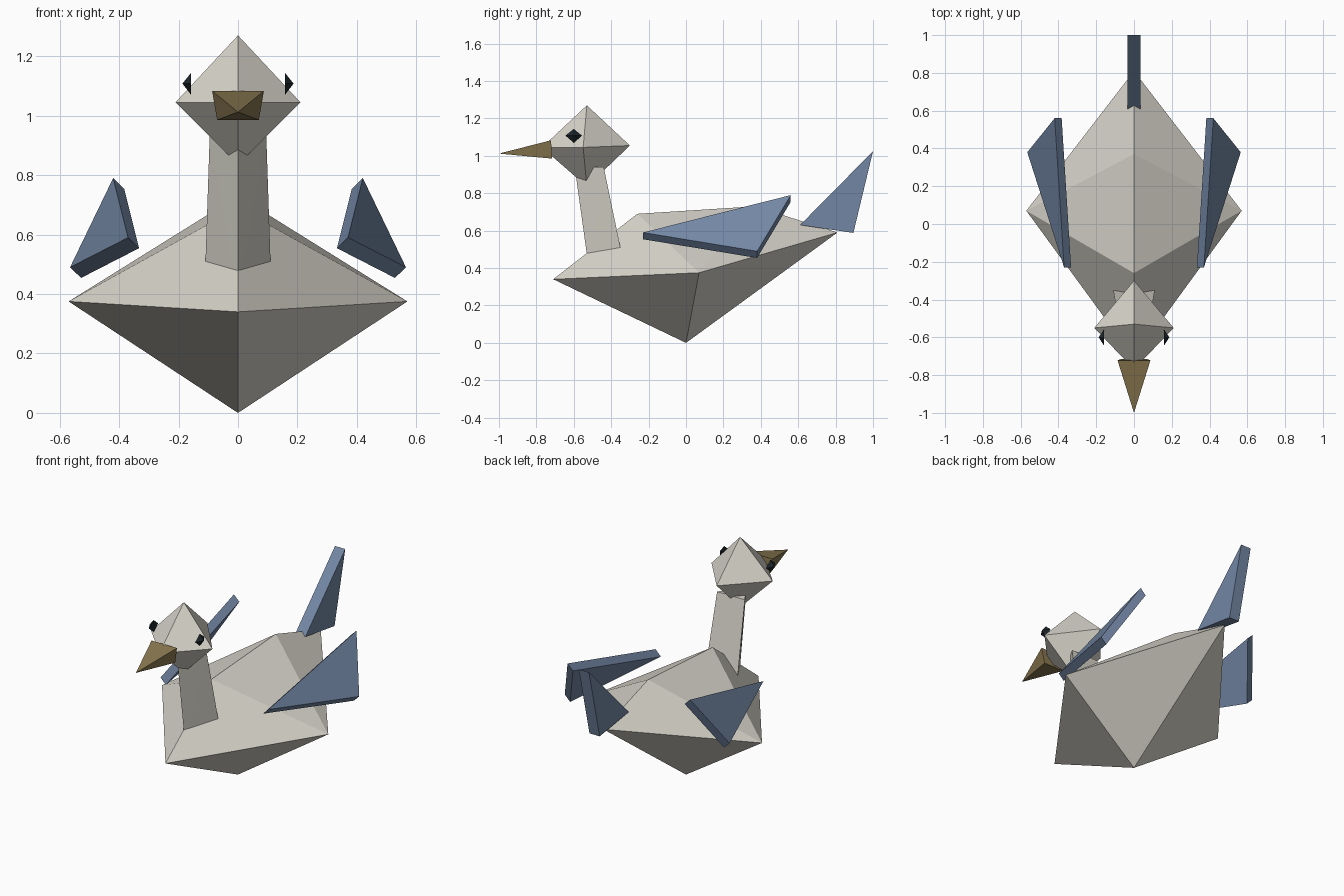
import bpy
import bmesh
from mathutils import Vector

cube = bpy.data.objects.get("Cube")
if cube:
    bpy.data.objects.remove(cube, do_unlink=True)


def material(name, rgb):
    mat = bpy.data.materials.new(name)
    mat.use_nodes = True
    colour = (*rgb, 1)
    mat.diffuse_color = colour
    bsdf = next(n for n in mat.node_tree.nodes if n.type == "BSDF_PRINCIPLED")
    bsdf.inputs["Base Color"].default_value = colour
    return mat


cream = material("cream feathers", (0.68, 0.66, 0.59))
blue = material("slate blue feathers", (0.17, 0.24, 0.37))
ochre = material("ochre beak", (0.25, 0.185, 0.08))
black = material("eye black", (0.012, 0.02, 0.025))


def solid(name, points, mat):
    """Flat-faced convex part spanning its corner points."""
    bm = bmesh.new()
    for p in points:
        bm.verts.new(p)
    bmesh.ops.convex_hull(bm, input=bm.verts[:])
    bmesh.ops.dissolve_limit(bm, angle_limit=0.01, verts=bm.verts[:], edges=bm.edges[:])
    bmesh.ops.recalc_face_normals(bm, faces=bm.faces[:])
    mesh = bpy.data.meshes.new(name)
    bm.to_mesh(mesh)
    bm.free()
    mesh.materials.append(mat)
    obj = bpy.data.objects.new(name, mesh)
    bpy.context.collection.objects.link(obj)
    return obj


def mirrored(points):
    """Points together with their mirror images across x = 0."""
    return points + [(-x, y, z) for x, y, z in points]


def slab(points, offset):
    """Points together with a copy moved by the offset."""
    return points + [Vector(p) + Vector(offset) for p in points]


# Body: keel, breast, rump, two ridge points and the wide sides
solid("body", [(0, 0, 0), (0, -0.71, 0.34), (0, 0.81, 0.59),
               (0, -0.26, 0.69), (0, 0.37, 0.73)]
      + mirrored([(0.57, 0.07, 0.375)]), cream)

# Neck: three-sided, leaning forward, sunk into the body
solid("neck", [(0, -0.52, 0.40), (0, -0.595, 0.94)]
      + mirrored([(0.113, -0.328, 0.40), (0.095, -0.44, 0.94)]), cream)

# Head: irregular octahedron
solid("head", [(0, -0.53, 1.27), (0, -0.53, 0.835),
               (0, -0.30, 1.055), (0, -0.77, 1.045)]
      + mirrored([(0.21, -0.55, 1.045)]), cream)

# Beak: four-sided spike
solid("beak", [(0, -1.0, 1.012)]
      + mirrored([(0.087, -0.722, 1.083), (0.07, -0.715, 0.985)]), ochre)

# Tail: upright triangular slab
solid("tail", slab([(-0.035, 0.61, 0.63), (-0.035, 1.0, 1.025), (-0.035, 0.895, 0.588)],
                   (0.07, 0, 0)), blue)

# Wings and eyes on both sides
for side, label in ((1, "left"), (-1, "right")):
    solid(label + "_wing",
          slab([(side * 0.37, -0.23, 0.59), (side * 0.42, 0.56, 0.79),
                (side * 0.565, 0.38, 0.49)], (-side * 0.037, 0, -0.036)), blue)
    inner = side * 0.158
    solid(label + "_eye", [(side * 0.187, -0.6, 1.108),
                           (inner, -0.645, 1.108), (inner, -0.557, 1.108),
                           (inner, -0.6, 1.07), (inner, -0.6, 1.144)], black)
